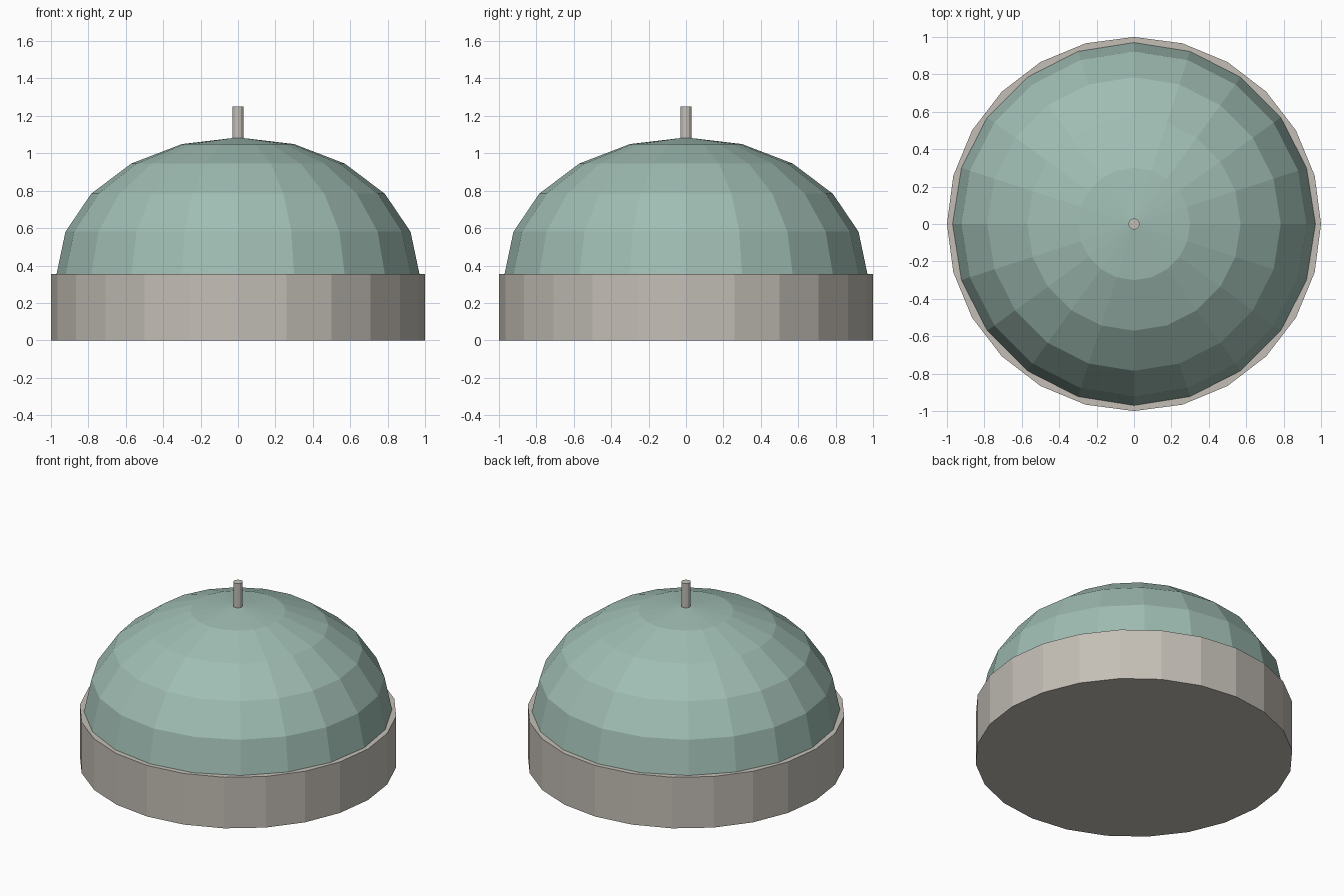
import bpy
import bmesh
from math import pi
from mathutils import Matrix

cube = bpy.data.objects.get("Cube")
if cube:
    bpy.data.objects.remove(cube, do_unlink=True)

BASE_TOP = 0.355
DOME_RADIUS, DOME_HEIGHT = 0.97, 0.73


def make_material(name, rgb):
    mat = bpy.data.materials.new(name)
    mat.use_nodes = True
    mat.diffuse_color = (*rgb, 1)
    mat.node_tree.nodes["Principled BSDF"].inputs["Base Color"].default_value = (*rgb, 1)
    return mat


def add_object(name, bm, mat):
    mesh = bpy.data.meshes.new(name)
    bm.to_mesh(mesh)
    bm.free()
    mesh.materials.append(mat)
    obj = bpy.data.objects.new(name, mesh)
    bpy.context.collection.objects.link(obj)
    return obj


def add_cylinder(name, sides, radius, bottom, top, mat):
    bm = bmesh.new()
    bmesh.ops.create_cone(bm, cap_ends=True, segments=sides, radius1=radius,
                          radius2=radius, depth=top - bottom,
                          matrix=Matrix.Translation((0, 0, (top + bottom) / 2)))
    return add_object(name, bm, mat)


stone = make_material("warm grey stone", (0.55, 0.52, 0.47))
green = make_material("pale green copper", (0.35, 0.51, 0.45))

# Round drum at the bottom
add_cylinder("base_drum", 24, 1.0, 0, BASE_TOP, stone)

# Faceted dome: upper half of a flattened sphere
bm = bmesh.new()
bmesh.ops.create_uvsphere(bm, u_segments=20, v_segments=10, radius=1)
bmesh.ops.delete(bm, geom=[v for v in bm.verts if v.co.z < -0.01], context="VERTS")
bmesh.ops.scale(bm, vec=(DOME_RADIUS, DOME_RADIUS, DOME_HEIGHT), verts=bm.verts)
bmesh.ops.translate(bm, vec=(0, 0, BASE_TOP), verts=bm.verts)
add_object("dome", bm, green)

# Small rod on the crown
add_cylinder("finial_rod", 12, 0.03, BASE_TOP + DOME_HEIGHT - 0.01, 1.25, stone)
